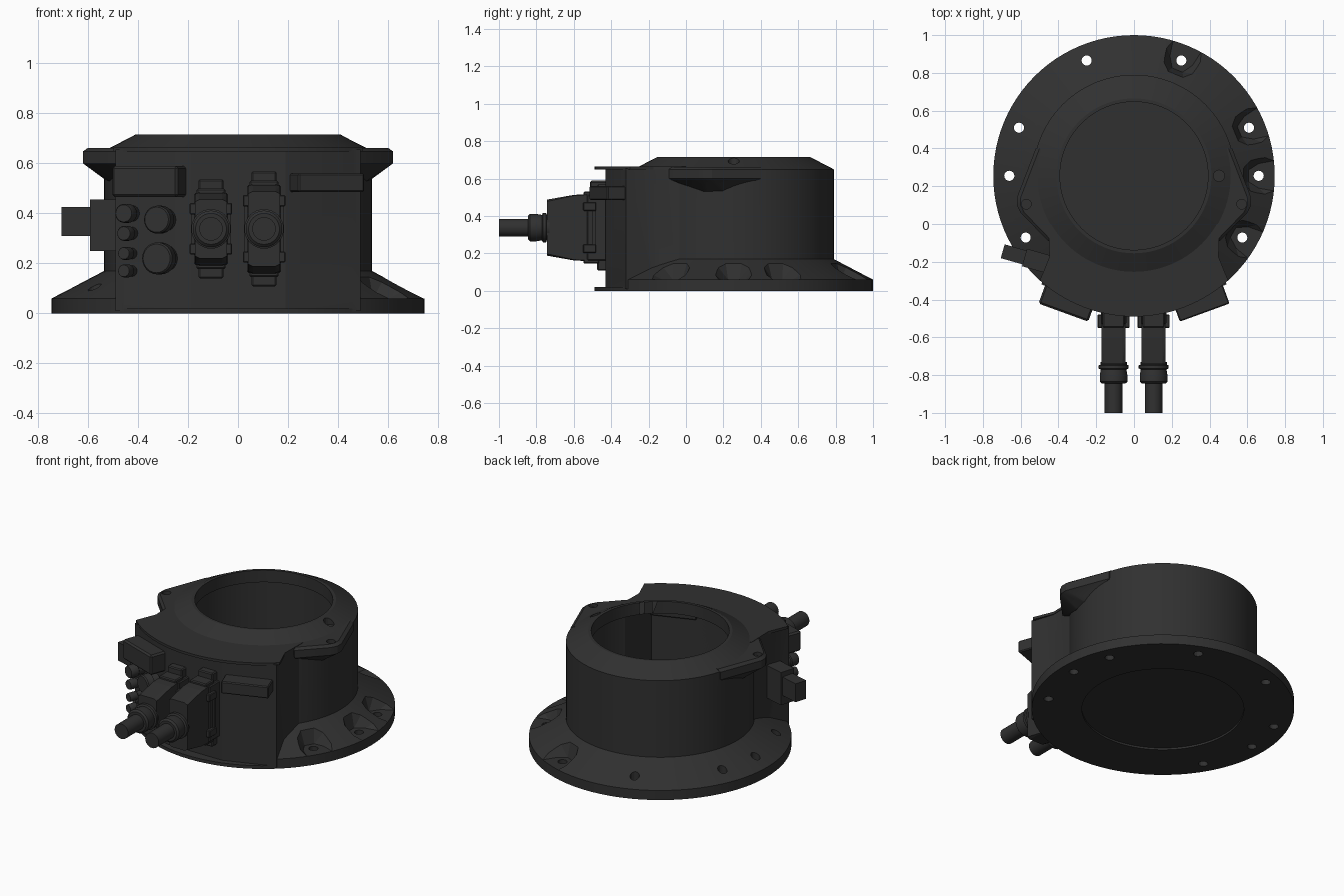
import bpy, bmesh, math
from math import cos, sin, pi, radians
from mathutils import Matrix, Vector

if "Cube" in bpy.data.objects:
    bpy.data.objects.remove(bpy.data.objects["Cube"])

mat = bpy.data.materials.new("charcoal")
mat.use_nodes = True
COLOR = (0.03, 0.03, 0.03, 1)
mat.diffuse_color = COLOR
mat.node_tree.nodes["Principled BSDF"].inputs["Base Color"].default_value = COLOR

CY = 0.255      # centre of the round body
DISC = 0.745    # flange radius
AXIS = Matrix.Translation((0, CY, 0))


def finish(name, bm, matrix=None):
    if matrix:
        bm.transform(matrix)
    bmesh.ops.recalc_face_normals(bm, faces=bm.faces)
    mesh = bpy.data.meshes.new(name)
    bm.to_mesh(mesh)
    bm.free()
    mesh.materials.append(mat)
    ob = bpy.data.objects.new(name, mesh)
    bpy.context.collection.objects.link(ob)
    return ob


def select(ob):
    bpy.ops.object.select_all(action='DESELECT')
    ob.select_set(True)
    bpy.context.view_layer.objects.active = ob


def smooth(ob, angle=30):
    select(ob)
    bpy.ops.object.shade_smooth_by_angle(angle=radians(angle))


def lathe(name, profile, matrix=None, n=32):
    """Closed solid of revolution about z from (radius, z) pairs."""
    bm = bmesh.new()
    rings = [[bm.verts.new((r * cos(2 * pi * i / n), r * sin(2 * pi * i / n), z))
              for i in range(n)] for r, z in profile]
    for a, b in zip(rings, rings[1:]):
        for i in range(n):
            j = (i + 1) % n
            bm.faces.new((a[i], a[j], b[j], b[i]))
    bm.faces.new(rings[0])
    bm.faces.new(rings[-1])
    return finish(name, bm, matrix)


def prism(name, outline, z0, z1):
    bm = bmesh.new()
    face = bm.faces.new([bm.verts.new((x, y, z0)) for x, y in outline])
    new = bmesh.ops.extrude_face_region(bm, geom=[face])["geom"]
    bmesh.ops.translate(bm, vec=(0, 0, z1 - z0),
                        verts=[v for v in new if isinstance(v, bmesh.types.BMVert)])
    return finish(name, bm)


def hull(name, points, matrix=None):
    bm = bmesh.new()
    for p in points:
        bm.verts.new(p)
    bmesh.ops.convex_hull(bm, input=bm.verts)
    bmesh.ops.dissolve_limit(bm, angle_limit=0.01, verts=bm.verts, edges=bm.edges)
    return finish(name, bm, matrix)


def box(name, lo, hi, matrix=None, bevel=0.006):
    bm = bmesh.new()
    bmesh.ops.create_cube(bm, size=1)
    lo, hi = Vector(lo), Vector(hi)
    bm.transform(Matrix.Translation((lo + hi) / 2) @ Matrix.Diagonal((*(hi - lo), 1)))
    if bevel:
        bmesh.ops.bevel(bm, geom=bm.edges[:], offset=bevel, segments=1, affect='EDGES')
    return finish(name, bm, matrix)


def boolean(target, tool, operation):
    m = target.modifiers.new("cut", 'BOOLEAN')
    m.object, m.operation, m.solver = tool, operation, 'EXACT'
    select(target)
    bpy.ops.object.modifier_apply(modifier=m.name)
    bpy.data.objects.remove(tool)


def mirrored(half):
    """Outline from its right half, listed front to back."""
    return half + [(-x, y) for x, y in reversed(half)]


# Round body with flange and sloped foot
body = lathe("main_housing", [(DISC, 0), (DISC, 0.06), (0.535, 0.17), (0.535, 0.65),
                              (0.41, 0.715), (0.3, 0.715)], AXIS, 96)

# Clear the foot in front of the faceted wall
boolean(body, prism("front_clearance", [(0.19, -0.43), (0.49, -0.32), (0.72, -0.32), (0.72, -0.8),
                    (-0.72, -0.8), (-0.72, -0.32), (-0.49, -0.32), (-0.19, -0.43)],
                    0.02, 0.64), 'DIFFERENCE')

# Bolt pockets and bolt holes around the flange
for a in (67.7, 22.7, 0, -29.7):
    for ang in (a, 180 - a):
        m = AXIS @ Matrix.Rotation(radians(ang), 4, 'Z')
        rows = [(0.605, 0.03, 0.06), (0.66, 0.065, 0.06), (0.85, 0.1, 0.06),
                (0.565, 0.05, 0.2), (0.63, 0.14, 0.2), (0.85, 0.25, 0.2)]
        boolean(body, hull("pocket", [(r, s * w, z) for r, w, z in rows for s in (-1, 1)], m),
                'DIFFERENCE')
        boolean(body, lathe("bolt_hole", [(0.027, -0.1), (0.027, 0.3)],
                            m @ Matrix.Translation((0.66, 0, 0)), 16), 'DIFFERENCE')

# Faceted front housing and its overhanging lid
wall = mirrored([(0.19, -0.43), (0.49, -0.32), (0.445, -0.18), (0.45, 0.0)])
boolean(body, prism("front_wall", wall, 0.01, 0.655), 'UNION')
arc = [(DISC * sin(radians(t)), CY - DISC * cos(radians(t))) for t in range(0, 43, 3)]
lid = mirrored(arc[1:] + [(0.448, -0.175), (0.452, 0.0)])
boolean(body, prism("front_lid", lid, 0.648, 0.664), 'UNION')

# Side lugs with screw recesses
for s in (-1, 1):
    rim = [(0.455, -0.09), (0.6, 0.06), (0.62, 0.1), (0.62, 0.14), (0.52, 0.4)]
    pts = [(s * x, y, z) for x, y in rim for z in (0.6, 0.648)]
    pts += [(s * (x - 0.02), y, 0.662) for x, y in rim]
    pts += [(s * 0.4, -0.05, 0.662), (s * 0.4, 0.38, 0.662), (s * 0.4, 0.0, 0.55),
            (s * 0.4, 0.3, 0.55), (s * 0.515, 0.1, 0.53), (s * 0.525, 0.2, 0.53)]
    boolean(body, hull("lug", pts), 'UNION')
    boolean(body, lathe("screw_recess", [(0.026, 0.64), (0.026, 0.8)],
                        Matrix.Translation((s * 0.57, 0.105, 0)), 16), 'DIFFERENCE')
boolean(body, lathe("top_screw_recess", [(0.03, 0.665), (0.03, 0.8)],
                    Matrix.Translation((0.45, CY, 0)), 16), 'DIFFERENCE')

# Hollow interior and shallow recess underneath
boolean(body, lathe("cavity", [(0.46, 0.04), (0.46, 0.63), (0.392, 0.64), (0.392, 0.9)],
                    AXIS, 96), 'DIFFERENCE')
boolean(body, prism("front_cavity", mirrored([(0.17, -0.4), (0.45, -0.3), (0.415, -0.18),
                                              (0.4, 0.05)]), 0.04, 0.63), 'DIFFERENCE')
boolean(body, lathe("base_recess", [(0.46, -0.1), (0.46, 0.012)], AXIS, 96), 'DIFFERENCE')
smooth(body, 20)


# Frames whose local -y points out of the angled front panels
def panel(side):
    return Matrix.Translation((side * 0.34, -0.375, 0)) @ Matrix.Rotation(side * radians(20), 4, 'Z')


left, right = panel(1), panel(-1)
box("left_terminal_box", (-0.14, -0.1, 0.485), (0.14, 0.05, 0.56), left)
box("right_terminal_box", (-0.14, -0.1, 0.465), (0.14, 0.05, 0.59), right, 0.01)

# Round ports on the right panel
for i, (x, z, r) in enumerate([(-0.09, 0.4, 0.038), (-0.09, 0.32, 0.03), (-0.09, 0.24, 0.026),
                               (-0.09, 0.17, 0.026), (0.05, 0.375, 0.056), (0.05, 0.22, 0.064)]):
    m = right @ Matrix.Translation((x, 0, z)) @ Matrix.Rotation(pi / 2, 4, 'X')
    smooth(lathe(f"port_{i + 1}", [(r * 0.85, -0.03), (r * 0.85, 0.04), (r, 0.045),
                                   (r, 0.088), (r * 0.9, 0.095)], m, 24))

# Stepped socket on the right flank
flank = Matrix.Translation((-0.57, -0.18, 0)) @ Matrix.Rotation(radians(-16), 4, 'Z')
box("side_socket_base", (-0.01, -0.048, 0.25), (0.13, 0.048, 0.455), flank, 0)
box("side_socket_plug", (-0.13, -0.038, 0.31), (0, 0.038, 0.425), flank, 0)

# Two cable connectors: mount, hood, latches, gland and cable
CZ = 0.338
for side, cx, h in (("right", -0.108, 0.143), ("left", 0.104, 0.175)):
    at = Matrix.Translation((cx, 0, CZ))
    box(side + "_mount", (-0.068, -0.53, -h), (0.068, -0.40, h), at)
    box(side + "_mount_flange", (-0.08, -0.5, -h + 0.05), (0.08, -0.48, h - 0.05), at, 0)
    hood = [(sx * w, y, sz * (h + dz)) for sx in (-1, 1) for sz in (-1, 1)
            for w, y, dz in ((0.064, -0.53, 0), (0.045, -0.53, 0.004), (0.064, -0.6, -0.004),
                             (0.045, -0.6, 0), (0.064, -0.742, -0.035), (0.045, -0.742, -0.025))]
    hull(side + "_hood", hood, at)
    for end, s in (("upper", 1), ("lower", -1)):
        z0, z1 = sorted((s * (h - 0.01), s * (h + 0.055)))
        box(f"{side}_{end}_tab", (-0.05, -0.475, z0), (0.05, -0.42, z1), at)
        z0, z1 = sorted((s * (h - 0.02), s * (h + 0.018)))
        box(f"{side}_{end}_latch", (-0.058, -0.548, z0), (0.058, -0.465, z1), at)
        for edge, e in (("inner", -1), ("outer", 1)):
            z0, z1 = sorted((s * (h - 0.085), s * (h - 0.04)))
            x0, x1 = sorted((e * 0.055, e * 0.085))
            box(f"{side}_{end}_{edge}_clip", (x0, -0.55, z0), (x1, -0.48, z1), at, 0.004)
    along = at @ Matrix.Rotation(pi / 2, 4, 'X')
    smooth(lathe(side + "_gland", [(0.07, 0.73), (0.07, 0.745), (0.079, 0.748), (0.079, 0.765),
                                   (0.068, 0.77), (0.073, 0.8), (0.073, 0.835), (0.062, 0.845)],
                 along, 32))
    smooth(lathe(side + "_cable", [(0.047, 0.83), (0.047, 1.0)], along, 24))
